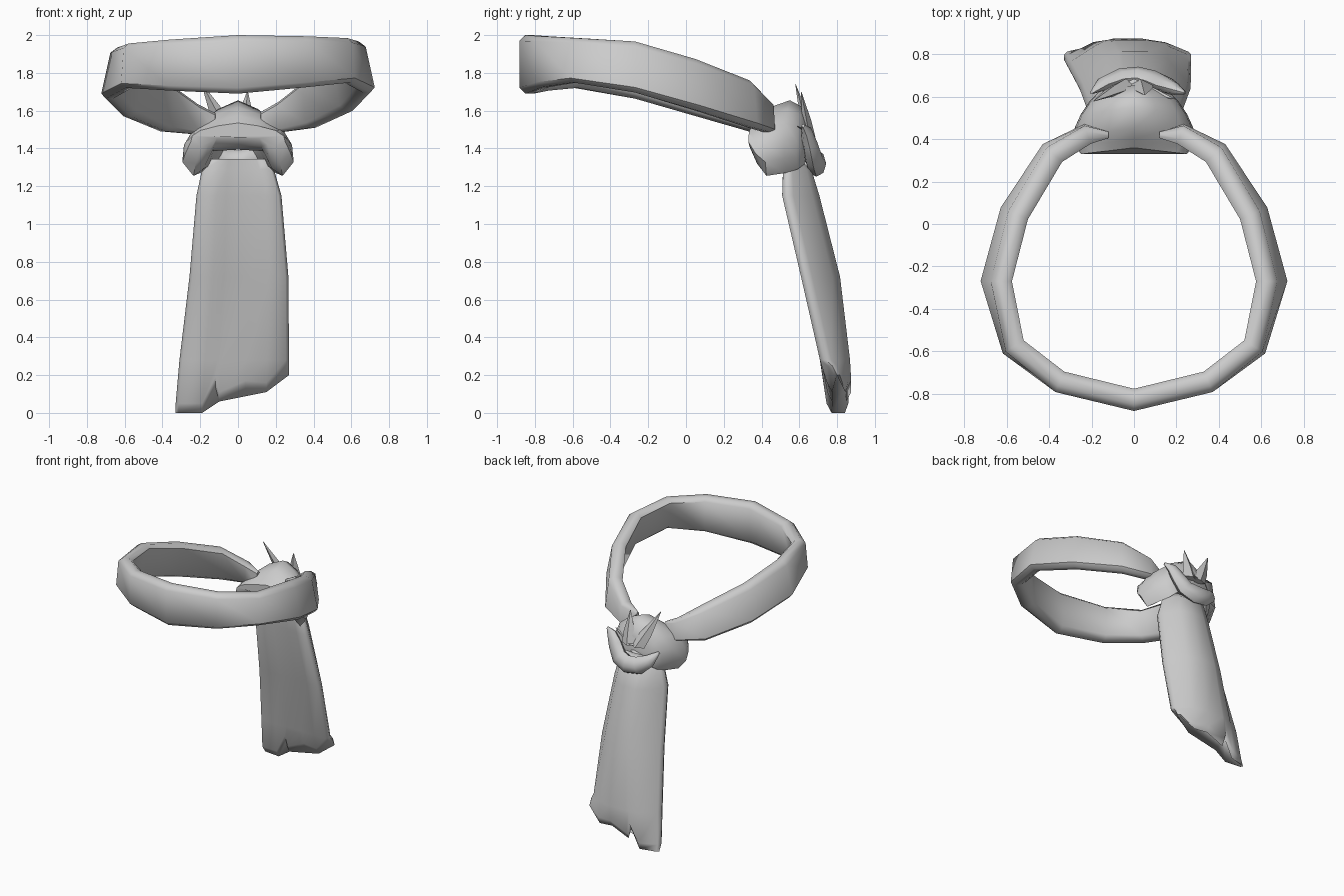
import bpy, bmesh, math
from mathutils import Vector

cube = bpy.data.objects.get("Cube")
if cube:
    bpy.data.objects.remove(cube)

cloth = bpy.data.materials.new("grey_cloth")
cloth.use_nodes = True
cloth.diffuse_color = (0.6, 0.6, 0.6, 1)
cloth.node_tree.nodes["Principled BSDF"].inputs["Base Color"].default_value = (0.6, 0.6, 0.6, 1)


def loft(name, rings, angle=50):
    """Skin a list of closed rings and cap both ends."""
    bm = bmesh.new()
    loops = [[bm.verts.new(p) for p in ring] for ring in rings]
    n = len(loops[0])
    for a, b in zip(loops, loops[1:]):
        for i in range(n):
            j = (i + 1) % n
            bm.faces.new((a[i], a[j], b[j], b[i]))
    bm.faces.new(loops[0])
    bm.faces.new(loops[-1])
    bmesh.ops.recalc_face_normals(bm, faces=bm.faces)
    mesh = bpy.data.meshes.new(name)
    bm.to_mesh(mesh)
    bm.free()
    obj = bpy.data.objects.new(name, mesh)
    bpy.context.collection.objects.link(obj)
    mesh.materials.append(cloth)
    bpy.ops.object.select_all(action='DESELECT')
    obj.select_set(True)
    bpy.context.view_layer.objects.active = obj
    bpy.ops.object.shade_smooth_by_angle(angle=math.radians(angle))
    return obj


# Head band: x, y, bottom, top, outward lean of the lower edge, thickness
half = [(.12, .42, 1.48, 1.59, 0, .03), (.22, .425, 1.48, 1.64, .01, .09),
        (.385, .335, 1.50, 1.75, .03, .1), (.565, .05, 1.585, 1.86, .05, .1),
        (.65, -.27, 1.68, 1.95, .06, .1), (.57, -.58, 1.735, 1.97, .02, .1),
        (.35, -.745, 1.715, 1.985, 0, .105)]
path = half + [(0, -.83, 1.69, 2.0, 0, .105)] + [(-s[0],) + s[1:] for s in reversed(half)]
outline = [(.5, .1), (.5, .9), (.2, 1), (-.2, 1), (-.5, .9), (-.5, .1), (-.2, 0), (.2, 0)]
rings = []
for i, (x, y, low, high, lean, thick) in enumerate(path):
    a, b = path[max(i - 1, 0)], path[min(i + 1, len(path) - 1)]
    tangent = Vector((b[0] - a[0], b[1] - a[1], 0)).normalized()
    out = Vector((-tangent.y, tangent.x, 0))
    if out.dot(Vector((x, y + .2, 0))) < 0:
        out = -out
    # The band rolls slightly down on its right side
    rings.append([Vector((x, y, low + (high - low) * t + .025 * x))
                  + out * (d * thick + lean * (.5 - t)) for d, t in outline])
loft("head_band", rings)

# Knot: arched wrap, lofted from front to back
arch = [(0, 1), (.42, .88), (.8, .68), (.97, .45), (1, .2), (.8, 0), (.62, .1), (.45, .36)]
arch += [(0, .38)] + [(-x, z) for x, z in reversed(arch[1:])]
rings = []
for y, width, low, high in [(.33, .25, 1.41, 1.535), (.37, .28, 1.32, 1.575),
                            (.42, .295, 1.255, 1.62), (.52, .25, 1.27, 1.655),
                            (.585, .205, 1.29, 1.62), (.625, .165, 1.32, 1.53)]:
    rings.append([(x * width, y + .03 * (1 - abs(x)), low + (high - low) * z) for x, z in arch])
loft("knot", rings)

# Hanging tail: flat in front, bowed behind, with a ragged hem
hem = [(-.33, 0), (-.19, 0), (-.12, .14), (-.10, .06), (.04, .12), (.15, .11), (.27, .2)]
columns = [(x + .03) / .3 for x, z in hem]
# height, height above hem, centre, half width, front y, edge thickness, bow behind
rows = [(1.345, 0, 0, .16, .51, .05, .04), (1.29, 0, 0, .19, .50, .08, .09),
        (1.15, 0, .005, .225, .495, .09, .13), (.72, 0, .005, .262, .595, .09, .14),
        (.28, 0, -.02, .29, .695, .09, .09), (0, .05, -.03, .3, .735, .08, .065),
        (0, 0, -.03, .3, .77, .06, .02)]
rings = []
for z, above, centre, width, y, thick, bow in rows:
    back, front = [], []
    for u, (hx, hz) in zip(columns, hem):
        level = z or hz + above
        arc = 1 - u * u
        side = abs(u) > .99
        x = centre + u * (width - .015 * side)
        ripple = .006 * math.cos(u * 8)
        front.append((x, y + .25 * bow * arc + ripple + .015 * side, level))
        back.append((x, y + thick + bow * arc + ripple - .015 * side, level))
    # Rounded side edges
    left, right = [(centre + s * width, (p[1] + q[1]) / 2, p[2])
                   for s, p, q in [(1, back[-1], front[-1]), (-1, back[0], front[0])]]
    rings.append(back + [left] + front[::-1] + [right])
loft("hanging_tail", rings, 70)

# Curled fold across the back of the knot
curl = [(-.20, .62, 1.44, .01), (-.15, .66, 1.38, .045), (-.07, .685, 1.33, .065),
        (.02, .69, 1.32, .07), (.10, .675, 1.35, .065), (.15, .655, 1.43, .055),
        (.19, .64, 1.49, .04), (.24, .62, 1.52, .01)]
rings = []
for i, (x, y, z, r) in enumerate(curl):
    a, b = curl[max(i - 1, 0)], curl[min(i + 1, len(curl) - 1)]
    side = Vector((a[2] - b[2], 0, b[0] - a[0])).normalized()
    rings.append([Vector((x, y, z)) + side * r * math.cos(k * math.pi / 4)
                  + Vector((0, .75 * r * math.sin(k * math.pi / 4), 0)) for k in range(8)])
loft("curled_fold", rings)

# Pointed cloth ends sticking out of the knot
for name, tip, base in [("right_point", (-.19, .58, 1.74), (-.04, .655, 1.46)),
                        ("left_point", (.05, .61, 1.70), (.03, .655, 1.46)),
                        ("side_point", (.19, .59, 1.52), (.0, .655, 1.47))]:
    rings = []
    for t, w in [(0, .06), (.35, .05), (1, .003)]:
        p = Vector(base).lerp(Vector(tip), t)
        rings.append([p + Vector(d) * w for d in [(1, 0, 0), (0, .5, 0), (-1, 0, 0), (0, -.5, 0)]])
    loft(name, rings, 30)
